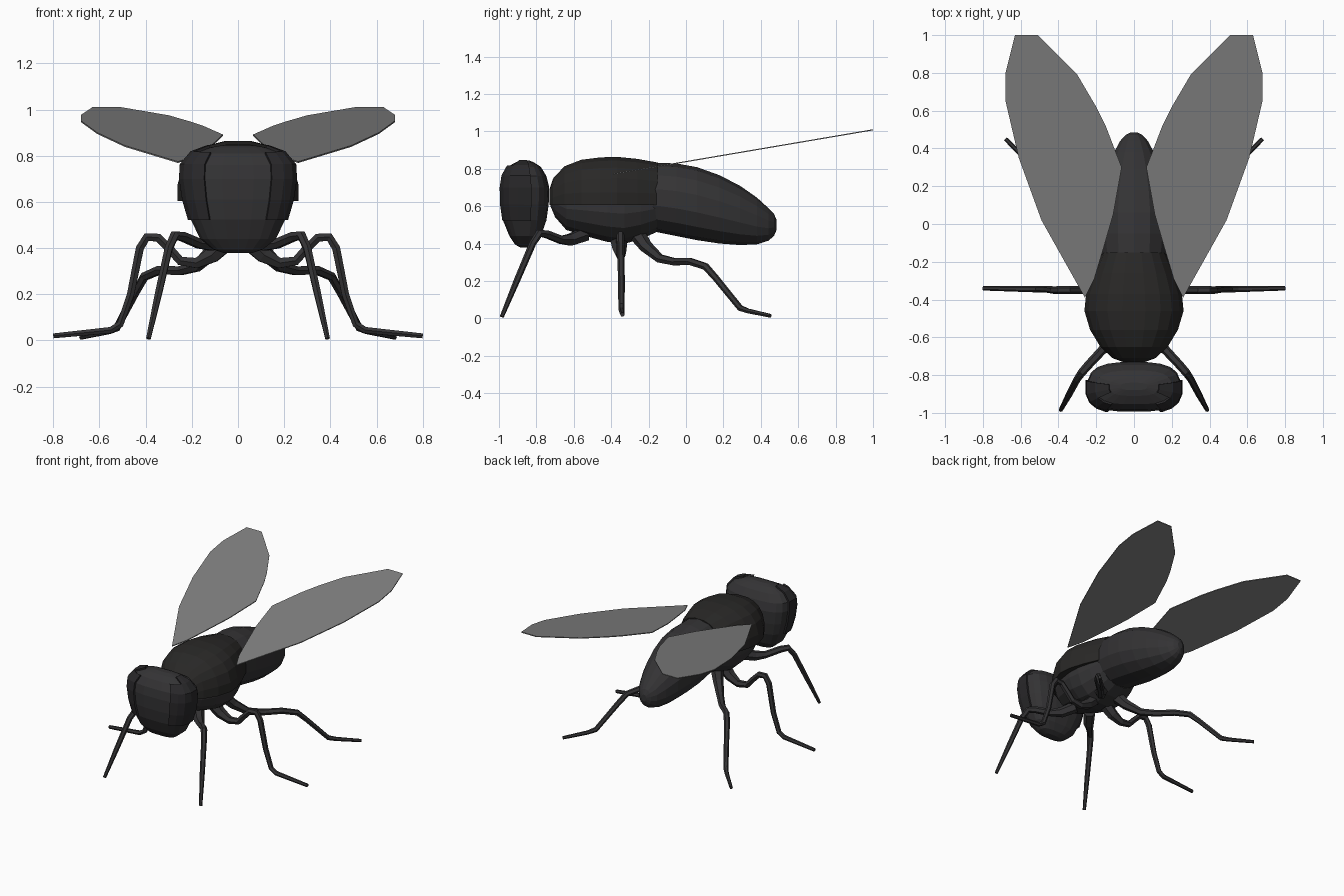
import bpy, bmesh, math
from mathutils import Vector

if "Cube" in bpy.data.objects:
    bpy.data.objects.remove(bpy.data.objects["Cube"])


def material(name, c):
    m = bpy.data.materials.new(name)
    m.diffuse_color = (*c, 1)
    m.use_nodes = True
    m.node_tree.nodes["Principled BSDF"].inputs["Base Color"].default_value = m.diffuse_color
    return m


DARK = material("dark_body", (0.034, 0.033, 0.035))
SHELL = material("dark_shell", (0.022, 0.021, 0.020))
EYE = material("dark_eye", (0.022, 0.021, 0.023))
WING = material("wing_grey", (0.22, 0.22, 0.22))


def to_object(name, bm, mat):
    bmesh.ops.recalc_face_normals(bm, faces=bm.faces)
    me = bpy.data.meshes.new(name)
    bm.to_mesh(me)
    bm.free()
    me.materials.append(mat)
    ob = bpy.data.objects.new(name, me)
    bpy.context.collection.objects.link(ob)
    return ob


def spow(v, e):
    return math.copysign(abs(v) ** (2 / e), v)


def loft(rings, axis, n=16, e=2.0, floor=None):
    """Rings are (position on axis, low, high, half width) of a superellipse."""
    bm = bmesh.new()
    loops = []
    for p, lo, hi, w in rings:
        loop = []
        for i in range(n):
            a = 2 * math.pi * (i + 0.5) / n
            x = w * spow(math.cos(a), e)
            d = (lo + hi) / 2 + (hi - lo) / 2 * spow(math.sin(a), e)
            if floor is not None:
                d = max(d, floor)
            loop.append(bm.verts.new((x, p, d) if axis == 'Y' else (x, d, p)))
        loops.append(loop)
    for a, b in zip(loops, loops[1:]):
        for i in range(n):
            j = (i + 1) % n
            bm.faces.new((a[i], a[j], b[j], b[i]))
    bm.faces.new(loops[0])
    bm.faces.new(loops[-1])
    return bm


# head: stacked boxy rings (z, front y, back y, half width)
HEAD = [(.378, -.885, -.835, .06), (.395, -.915, -.805, .11), (.44, -.945, -.775, .165),
        (.525, -.98, -.745, .207), (.61, -.993, -.733, .232), (.70, -.995, -.73, .246),
        (.76, -.985, -.745, .243), (.81, -.955, -.775, .20), (.835, -.91, -.815, .13),
        (.845, -.88, -.84, .07)]
to_object("head", loft(HEAD, 'Z', 20, 2.9), DARK)

# eyes: raised patches taken from the head surface
bm = loft(HEAD, 'Z', 20, 2.9)
bm.normal_update()
bmesh.ops.recalc_face_normals(bm, faces=bm.faces)
drop = []
for f in bm.faces:
    c = f.calc_center_median()
    if abs(c.x) < .145 or c.y > -.855 or not .525 < c.z < .825:
        drop.append(f)
bmesh.ops.delete(bm, geom=drop, context='FACES')
eyes = to_object("eyes", bm, EYE)
sol = eyes.modifiers.new("thickness", 'SOLIDIFY')
sol.thickness = 0.012
sol.offset = 1

# thorax underside
to_object("thorax_lower", loft([
    (-.725, .60, .69, .05), (-.70, .54, .73, .11), (-.64, .47, .77, .16), (-.53, .435, .80, .205),
    (-.42, .405, .82, .222), (-.33, .395, .82, .218), (-.24, .42, .81, .195),
    (-.155, .46, .79, .165)], 'Y', 16, 2.2), DARK)

# thorax shell with a flat lower rim
to_object("thorax_shell", loft([
    (-.73, .54, .69, .06), (-.71, .48, .75, .115), (-.65, .43, .815, .18), (-.56, .39, .85, .235),
    (-.46, .37, .863, .265), (-.37, .37, .866, .256), (-.26, .38, .855, .22),
    (-.15, .40, .835, .172)], 'Y', 20, 2.5, floor=.605), SHELL)

# abdomen
to_object("abdomen", loft([
    (-.22, .47, .80, .165), (-.15, .46, .832, .18), (-.05, .44, .828, .19), (.06, .418, .808, .19),
    (.18, .40, .765, .172), (.29, .392, .708, .143), (.38, .396, .645, .108), (.44, .415, .59, .075),
    (.47, .44, .56, .047), (.485, .475, .525, .018)], 'Y', 14, 2.1), DARK)

# leg paths (x, y, z, radius) for one side
LEGS = {
    "front_leg": [(.06, -.54, .45, .04), (.12, -.62, .42, .035), (.17, -.67, .42, .024),
                  (.24, -.745, .45, .023), (.275, -.785, .455, .022), (.30, -.82, .40, .019),
                  (.345, -.905, .20, .017), (.388, -.985, .008, .011)],
    "middle_leg": [(.06, -.36, .42, .045), (.11, -.355, .37, .038), (.18, -.35, .335, .026),
                   (.25, -.35, .345, .022), (.29, -.35, .39, .021), (.345, -.35, .445, .021),
                   (.395, -.35, .448, .021), (.425, -.35, .40, .02), (.465, -.345, .20, .018),
                   (.51, -.345, .07, .017), (.55, -.345, .045, .016), (.80, -.34, .02, .012)],
    "hind_leg": [(.07, -.26, .45, .045), (.11, -.215, .385, .035), (.18, -.14, .32, .025),
                 (.25, -.06, .302, .022), (.34, .02, .305, .021), (.405, .105, .277, .02),
                 (.44, .16, .215, .018), (.525, .29, .055, .017), (.56, .33, .04, .014),
                 (.68, .45, .014, .011)],
}
for name, pts in LEGS.items():
    for side, s in (("left", 1), ("right", -1)):
        cu = bpy.data.curves.new(f"{side}_{name}", 'CURVE')
        cu.dimensions = '3D'
        cu.bevel_depth = 1
        cu.bevel_resolution = 1
        cu.use_fill_caps = True
        sp = cu.splines.new('POLY')
        sp.use_smooth = False
        sp.points.add(len(pts) - 1)
        for q, (x, y, z, r) in zip(sp.points, pts):
            q.co = (s * x, y, z, 1)
            q.radius = r
        cu.materials.append(DARK)
        bpy.context.collection.objects.link(bpy.data.objects.new(cu.name, cu))

# wings: thin flat blades rising towards the back
OUTLINE = [(.26, -.39), (.49, .02), (.61, .35), (.68, .65), (.68, .80), (.63, 1), (.51, 1),
           (.30, .79), (.20, .62), (.15, .52), (.10, .39), (.065, .30), (.11, .05),
           (.165, -.14), (.21, -.29)]
for side, s in (("left", 1), ("right", -1)):
    bm = bmesh.new()
    face = bm.faces.new([bm.verts.new((s * x, y, .835 + .17 * y)) for x, y in OUTLINE])
    ext = bmesh.ops.extrude_face_region(bm, geom=[face])
    top = [v for v in ext["geom"] if isinstance(v, bmesh.types.BMVert)]
    bmesh.ops.translate(bm, verts=top, vec=Vector((0, 0, .006)))
    to_object(f"{side}_wing", bm, WING)
